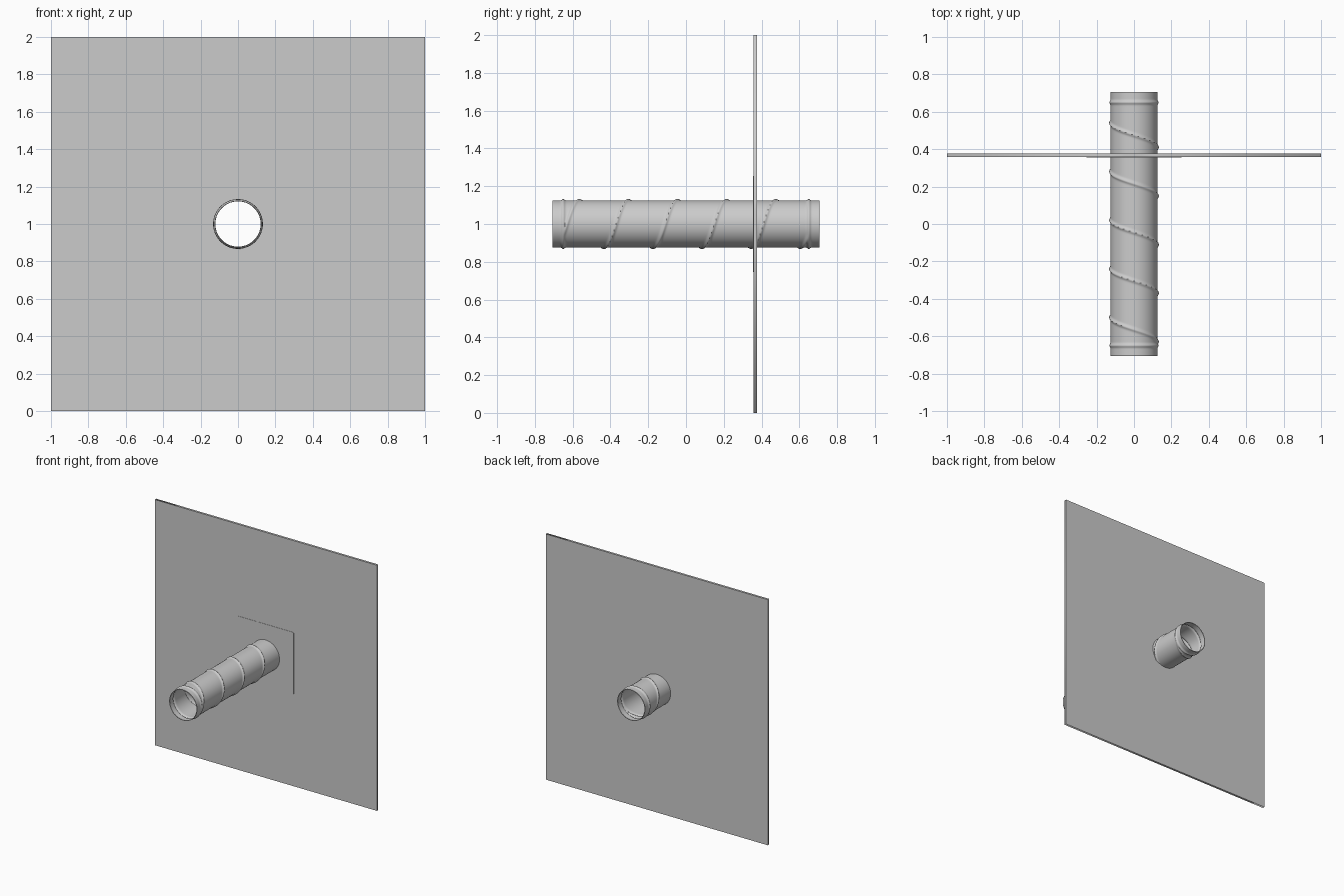
import bpy, bmesh
from math import pi, cos, sin, exp

if "Cube" in bpy.data.objects:
    bpy.data.objects.remove(bpy.data.objects["Cube"])

R, WALL, HALF, ZC = 0.125, 0.004, 0.707, 1.0   # duct radius, gauge, half length, axis height
PITCH, START, END = 0.26, -0.63, 0.65          # spiral seam and end beads
BEAD, WIDTH = 0.008, 0.008                     # bead height and width


def smooth(ob):
    bpy.ops.object.select_all(action='DESELECT')
    ob.select_set(True)
    bpy.context.view_layer.objects.active = ob
    bpy.ops.object.shade_smooth_by_angle(angle=0.7)


def holed_panel(name, half, corner, y_front, y_back):
    """Square upright sheet with a round hole for the duct."""
    cu = bpy.data.curves.new(name, 'CURVE')
    cu.dimensions, cu.fill_mode = '2D', 'BOTH'
    cu.extrude = (y_back - y_front) / 2
    outline = []
    c = half - corner
    for k, (sx, sy) in enumerate([(1, 1), (-1, 1), (-1, -1), (1, -1)]):
        for i in range(5 if corner else 1):
            a = k * pi / 2 + i * pi / 8
            outline.append((sx * c + corner * cos(a), sy * c + corner * sin(a)))
    hole = [(R * cos(2 * pi * i / 72), R * sin(2 * pi * i / 72)) for i in range(72)]
    for pts in (outline, hole):
        sp = cu.splines.new('POLY')
        sp.points.add(len(pts) - 1)
        for p, (x, y) in zip(sp.points, pts):
            p.co = (x, y, 0, 1)
        sp.use_cyclic_u = True
    ob = bpy.data.objects.new(name, cu)
    bpy.context.collection.objects.link(ob)
    ob.rotation_euler.x = pi / 2
    ob.location = (0, (y_front + y_back) / 2, ZC)
    bpy.ops.object.select_all(action='DESELECT')
    ob.select_set(True)
    bpy.context.view_layer.objects.active = ob
    bpy.ops.object.convert(target='MESH')
    return ob


def bump(d):
    return BEAD * exp(-(d / WIDTH) ** 2)


def duct_radius(a, y):
    """Plain tube raised by a ring bead near each end and a spiral seam between."""
    h = bump(abs(y) - END)
    if abs(y) < END:
        d = (y - START - PITCH * a / (2 * pi)) % PITCH
        h = max(h, bump(min(d, PITCH - d)))
    return R + h


# Spiral duct: open sheet-metal tube
SEG, ROWS = 72, 260
bm = bmesh.new()
rows = []
for j in range(ROWS + 1):
    y = -HALF + 2 * HALF * j / ROWS
    row = []
    for i in range(SEG):
        a = 2 * pi * i / SEG
        r = duct_radius(a, y)
        row.append(bm.verts.new((r * cos(a), y, r * sin(a))))
    rows.append(row)
for lo, hi in zip(rows, rows[1:]):
    for i in range(SEG):
        k = (i + 1) % SEG
        bm.faces.new((lo[i], hi[i], hi[k], lo[k]))
me = bpy.data.meshes.new("spiral_duct")
bm.to_mesh(me)
bm.free()
duct = bpy.data.objects.new("spiral_duct", me)
bpy.context.collection.objects.link(duct)
duct.location.z = ZC
smooth(duct)
gauge = duct.modifiers.new("gauge", 'SOLIDIFY')
gauge.thickness = WALL
gauge.offset = -1

# Wall sheet and the thin collar plate on its front
holed_panel("wall_panel", 1.0, 0, 0.358, 0.376)
holed_panel("collar_plate", 0.253, 0.008, 0.356, 0.358)
